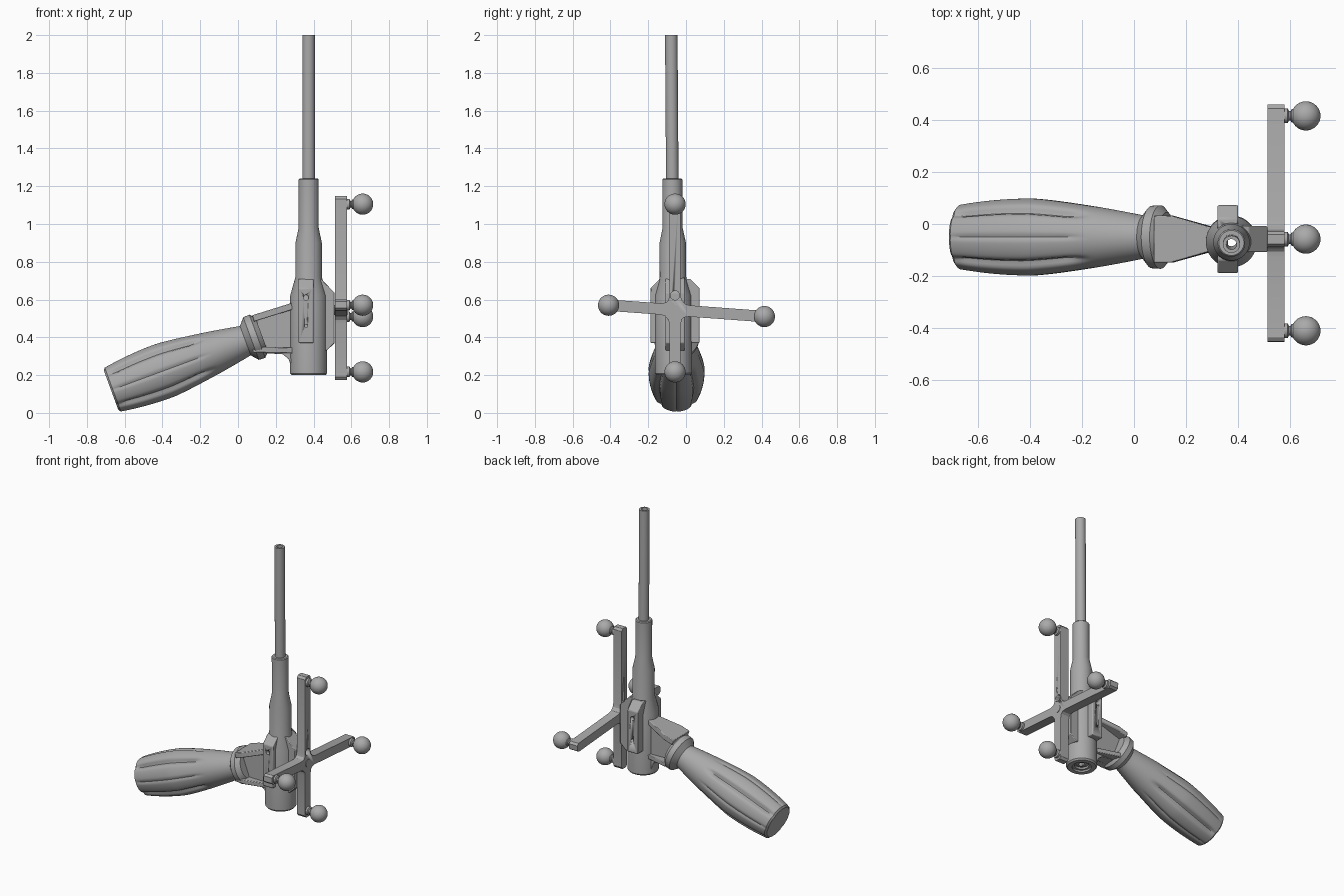
import bpy, bmesh, math
from mathutils import Vector, Matrix

cube = bpy.data.objects.get("Cube")
if cube:
    bpy.data.objects.remove(cube, do_unlink=True)

grey = bpy.data.materials.new("satin grey")
grey.use_nodes = True
grey.diffuse_color = (0.4, 0.4, 0.4, 1)
grey.node_tree.nodes["Principled BSDF"].inputs["Base Color"].default_value = (0.4, 0.4, 0.4, 1)

YC = -0.058                      # middle plane of the tool
HUB = Vector((0.374, -0.064, 0))
UP = Matrix.Identity(4)


def finish(name, bm, mat=UP, bevel=0):
    bmesh.ops.recalc_face_normals(bm, faces=bm.faces)
    mesh = bpy.data.meshes.new(name)
    bm.to_mesh(mesh)
    bm.free()
    mesh.materials.append(grey)
    ob = bpy.data.objects.new(name, mesh)
    bpy.context.collection.objects.link(ob)
    ob.matrix_world = mat
    if bevel:
        mod = ob.modifiers.new("Bevel", "BEVEL")
        mod.width, mod.segments, mod.limit_method = bevel, 2, "ANGLE"
    bpy.ops.object.select_all(action="DESELECT")
    ob.select_set(True)
    bpy.context.view_layer.objects.active = ob
    bpy.ops.object.shade_smooth_by_angle(angle=math.radians(32))
    return ob


def lathe(name, profile, mat=UP, segs=48, closed=False, shape=lambda r, h, a: r):
    """Spin (radius, height) points round z; shape may vary the radius."""
    bm = bmesh.new()
    rings = []
    for r, h in profile:
        angles = [2 * math.pi * i / segs for i in range(segs)]
        rings.append([bm.verts.new((shape(r, h, a) * math.cos(a), shape(r, h, a) * math.sin(a), h))
                      for a in angles])
    pairs = list(zip(rings, rings[1:]))
    if closed:
        pairs.append((rings[-1], rings[0]))
    else:
        bm.faces.new(rings[0])
        bm.faces.new(rings[-1])
    for lo, hi in pairs:
        for i in range(segs):
            j = (i + 1) % segs
            bm.faces.new((lo[i], lo[j], hi[j], hi[i]))
    return finish(name, bm, mat)


def prism(name, outline, depth, mat=UP, bevel=0):
    """Extrude an outline in local xy, centred on local z = 0."""
    bm = bmesh.new()
    face = bm.faces.new([bm.verts.new((x, y, -depth / 2)) for x, y in outline])
    ext = bmesh.ops.extrude_face_region(bm, geom=[face])
    moved = [v for v in ext["geom"] if isinstance(v, bmesh.types.BMVert)]
    bmesh.ops.translate(bm, verts=moved, vec=(0, 0, depth))
    return finish(name, bm, mat, bevel)


def frame(origin, x, y):
    x, y = Vector(x).normalized(), Vector(y).normalized()
    m = Matrix((x, y, x.cross(y))).transposed().to_4x4()
    m.translation = origin
    return m


def cut(ob, cutter):
    cutter.hide_render = True
    cutter.hide_set(True)
    mod = ob.modifiers.new("Cut", "BOOLEAN")
    mod.object, mod.solver = cutter, "EXACT"


XZ = frame((0, YC, 0), (1, 0, 0), (0, 0, 1))      # outlines seen from the front
YZ = frame((0, 0, 0), (0, 1, 0), (0, 0, 1))       # outlines seen from +x

# Barrel, hub and guide tube with a stepped bore, leaning very slightly
lean = Matrix.Translation(HUB) @ Matrix.Rotation(math.radians(0.4), 4, "X")
lathe("barrel", [(0.09, 0.2), (0.098, 0.21), (0.098, 0.62), (0.07, 0.72), (0.07, 0.9),
                 (0.053, 0.98), (0.053, 1.235), (0.048, 1.24), (0.028, 1.24),
                 (0.028, 0.225), (0.045, 0.225), (0.045, 0.212), (0.06, 0.212), (0.06, 0.2)],
      lean, closed=True)
lathe("guide_tube", [(0.033, 0.22), (0.033, 2.0), (0.02, 2.0), (0.02, 0.22)], lean, 32, True)

# Side lugs on the hub, with screw holes
lugs = prism("side_lugs", [(-0.13, 0.37), (0.13, 0.37), (0.13, 0.66), (0.08, 0.71),
                           (-0.08, 0.71), (-0.13, 0.66)], 0.08,
             YZ @ Matrix.Translation((YC, 0, 0.36)), 0.006)
cut(lugs, lathe("lug_bore_cutter", [(0.062, 0.3), (0.062, 0.8)], Matrix.Translation(HUB)))
for z, r in ((0.61, 0.014), (0.46, 0.009)):
    for side in (-1, 1):
        hole = frame((0.36, YC + side * 0.13, z), (1, 0, 0), (0, 0, 1))
        cut(lugs, lathe("screw_hole_cutter", [(r, -0.025), (r, 0.025)], hole, 20))

# Block carrying the marker cross
prism("mount_block", [(0.40, 0.72), (0.44, 0.71), (0.512, 0.635), (0.512, 0.37),
                      (0.47, 0.33), (0.40, 0.33)], 0.1, XZ, 0.004)

# Marker cross: four arms, posts and balls round a filleted centre
centre = Vector((0.545, YC, 0.545))
tips = [(0, 0.56), (0, -0.328), (0.473, -0.035), (-0.352, 0.025)]
cross = []
HALF, OVER = 0.03, 0.042
for y, z in tips:
    d = Vector((y, z)).normalized()
    n = Vector((-d.y, d.x))
    tip = Vector((y, z)) + d * OVER
    root = d * 0.075
    arm = [n * 0.055 + d * 0.033, n * 0.036 + d * 0.05, n * HALF + root,
           n * HALF + tip - d * 0.015, n * 0.018 + tip]
    mirror = [p - 2 * n * p.dot(n) for p in reversed(arm)]
    cross.append((math.atan2(d.y, d.x), arm + mirror))
cross.sort()
outline = [p for _, arm in cross for p in reversed(arm)]
# drop the doubled corner between neighbouring arms
outline = [p for i, p in enumerate(outline) if (p - outline[i - 1]).length > 0.03 or i % 10]
plate = prism("marker_cross", outline, 0.064, YZ @ Matrix.Translation((YC, 0.545, 0.545)), 0.004)
cut(plate, lathe("cross_hole_cutter", [(0.024, -0.05), (0.024, 0.05)],
                 frame(centre + Vector((0, 0, 0.077)), (0, 1, 0), (0, 0, 1)), 24))
lathe("centre_screw", [(0.026, -0.04), (0.026, 0.035)], frame(centre, (0, 1, 0), (0, 0, 1)), 32)
for y, z in tips:
    at = frame(centre + Vector((0, y, z)), (0, 1, 0), (0, 0, 1))
    lathe("marker_post", [(0.028, 0.02), (0.028, 0.045), (0.018, 0.05), (0.018, 0.056),
                          (0.026, 0.06), (0.026, 0.085)], at, 24)
    bm = bmesh.new()
    bmesh.ops.create_uvsphere(bm, u_segments=32, v_segments=16, radius=0.056)
    finish("marker_ball", bm, at @ Matrix.Translation((0, 0, 0.115)))

# Fluted grip, tilted along its own axis
axis = Vector((0.938, 0, 0.346))
grip = frame((-0.672, YC + 0.008, 0.12), (0, 1, 0), axis.cross((0, 1, 0)))


def fluted(r, h, a):
    fade = max(0, min(1, h / 0.08 + 0.3, (0.56 - h) / 0.08))
    wide = math.exp(-((math.cos(2 * a)) / 0.24) ** 2)       # four broad flutes
    thin = math.exp(-((math.sin(2 * a)) / 0.13) ** 2)       # four shallow slots
    return r - fade * (0.02 * wide + 0.006 * thin)


def grip_radius(h):
    if h < 0.3:
        return 0.149 - 0.026 * ((0.3 - h) / 0.3) ** 2
    t = min(1, (h - 0.3) / 0.46)
    return 0.149 - 0.067 * t ** 1.3


steps = [0.01 + 0.8 * i / 40 for i in range(41)]
lathe("grip", [(0.112, 0)] + [(grip_radius(h), h) for h in steps], grip, 120, shape=fluted)

# Collar and ribbed neck joining the grip to the hub
lathe("neck_collar", [(0.08, 0.755), (0.12, 0.79), (0.122, 0.825), (0.095, 0.85)], grip)
prism("neck_web", [(0.06, 0.50), (0.30, 0.58), (0.36, 0.58), (0.36, 0.22), (0.285, 0.235),
                   (0.268, 0.285), (0.235, 0.312), (0.12, 0.315)], 0.066, XZ, 0.004)


def flange(name, z0, z1, thick):
    slope = Vector((0.24, 0, z1 - z0))
    m = frame((0.08, YC, z0), slope, (0, 1, 0))
    prism(name, [(0, -0.09), (0.07, -0.09), (0.25, -0.04), (0.25, 0.04), (0.07, 0.09), (0, 0.09)],
          thick, m, 0.004)


flange("neck_top_flange", 0.50, 0.575, 0.035)
flange("neck_bottom_flange", 0.335, 0.33, 0.03)
